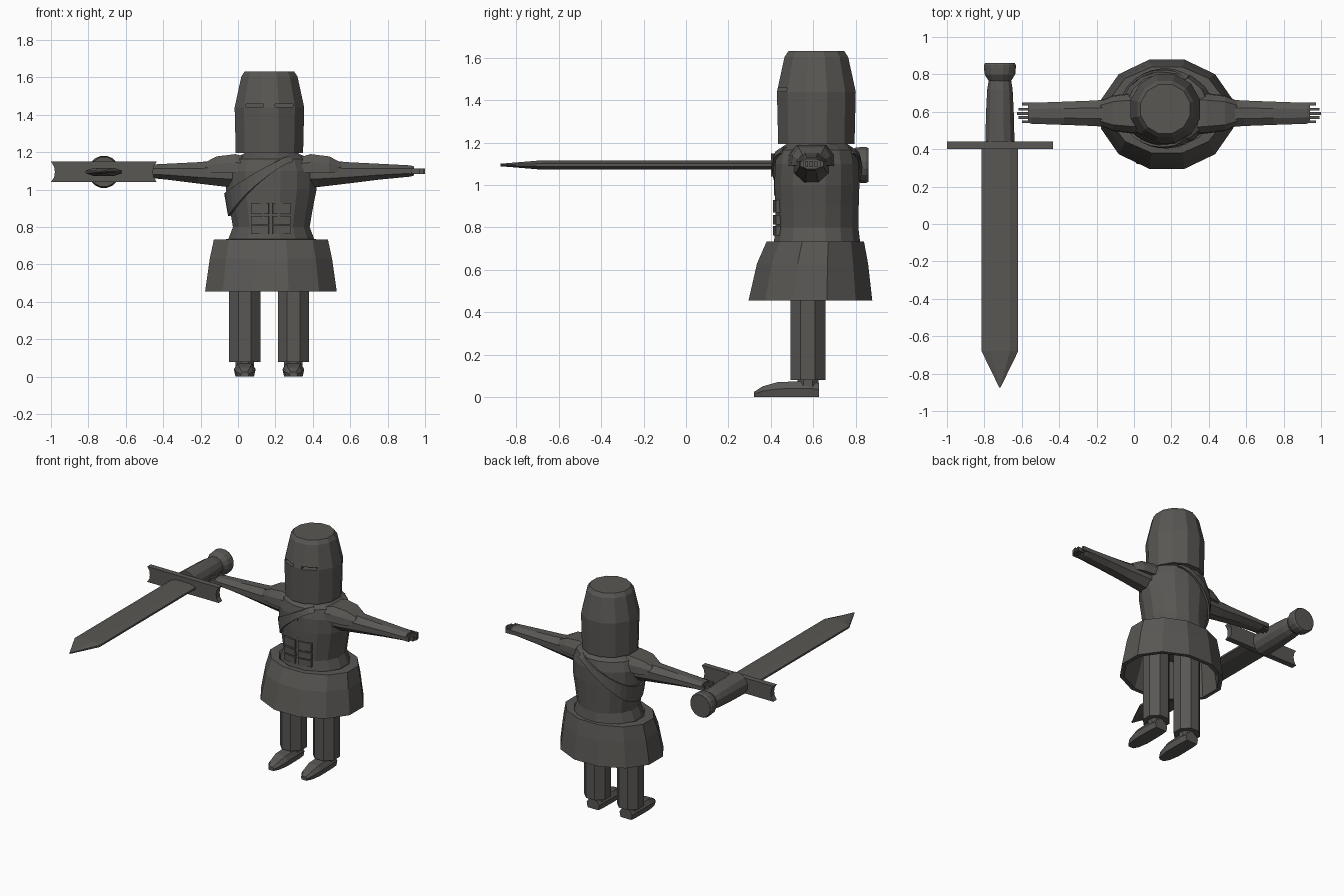
import bpy, bmesh, math
from mathutils import Vector, Matrix

if "Cube" in bpy.data.objects:
    bpy.data.objects.remove(bpy.data.objects["Cube"])

steel = bpy.data.materials.new("dark_steel")
steel.diffuse_color = (0.10, 0.095, 0.088, 1)
steel.use_nodes = True
steel.node_tree.nodes["Principled BSDF"].inputs["Base Color"].default_value = steel.diffuse_color


def finish(name, bm):
    bmesh.ops.recalc_face_normals(bm, faces=bm.faces)
    me = bpy.data.meshes.new(name)
    bm.to_mesh(me)
    bm.free()
    me.materials.append(steel)
    ob = bpy.data.objects.new(name, me)
    bpy.context.collection.objects.link(ob)
    return ob


def loft(name, rings, caps=True, loop=False):
    """Skin consecutive rings of points with quads."""
    bm = bmesh.new()
    vs = [[bm.verts.new(p) for p in r] for r in rings]
    n = len(rings[0])
    pairs = list(zip(vs, vs[1:])) + ([(vs[-1], vs[0])] if loop else [])
    for a, b in pairs:
        for i in range(n):
            j = (i + 1) % n
            bm.faces.new((a[i], a[j], b[j], b[i]))
    if caps and not loop:
        bm.faces.new(vs[0])
        bm.faces.new(vs[-1])
    return finish(name, bm)


def ring(c, ru, rv, n, axis="z", flat=True):
    """Ellipse of n sides, sized across its flats."""
    k = 1 / math.cos(math.pi / n) if flat else 1
    pts = []
    for i in range(n):
        a = 2 * math.pi * (i + (0.5 if flat else 0)) / n
        u, v = ru * k * math.cos(a), rv * k * math.sin(a)
        d = {"z": (u, v, 0), "x": (0, u, v), "y": (u, 0, v)}[axis]
        pts.append(Vector(c) + Vector(d))
    return pts


def box(name, c, size, rz=0.0):
    bm = bmesh.new()
    bmesh.ops.create_cube(bm, size=1)
    bm.transform(Matrix.Translation(c) @ Matrix.Rotation(rz, 4, "Z") @ Matrix.Diagonal((*size, 1)))
    return finish(name, bm)


def prism(name, pts, d):
    """Extrude a closed outline along d."""
    return loft(name, [[Vector(p) for p in pts], [Vector(p) + Vector(d) for p in pts]])


def cut(ob, cutter):
    m = ob.modifiers.new("cut", "BOOLEAN")
    m.operation, m.object, m.solver = "DIFFERENCE", cutter, "EXACT"
    bpy.context.view_layer.objects.active = ob
    bpy.ops.object.modifier_apply(modifier=m.name)
    bpy.data.objects.remove(cutter)


CX, CY = 0.178, 0.615

# Helmet with two eye slits
HX = 0.168
helmet = loft("helmet", [ring((HX, CY, z), r, r, 12) for z, r in
                         [(1.195, .18), (1.44, .186), (1.605, .15), (1.632, .132)]])
for s in (-1, 1):
    cut(helmet, box("slit_cutter", (HX + s * .078, .45, 1.45), (.095, .1, .018)))

# Torso: pinched waist, broad chest, sloping shoulders
BODY = [(.70, .235, .203), (.735, .23, .203), (.80, .205, .195), (.90, .222, .197),
        (1.0, .242, .20), (1.10, .243, .198), (1.165, .215, .185), (1.19, .15, .15), (1.215, .12, .12)]
loft("torso", [ring((CX, CY + .003, z), rx, ry, 16) for z, rx, ry in BODY])


def body_point(a, z, off):
    for (z0, x0, y0), (z1, x1, y1) in zip(BODY, BODY[1:]):
        if z <= z1:
            break
    t = (z - z0) / (z1 - z0)
    rx, ry = x0 + t * (x1 - x0) + off, y0 + t * (y1 - y0) + off
    return Vector((CX + rx * math.cos(a), CY + .003 + ry * math.sin(a), z))


# Sash running from one shoulder around the opposite flank
sash = []
for i in range(25):
    a = math.radians(60 + 240 * i / 24)
    drop = max(0, math.sin(math.pi * i / 24)) ** 1.6
    zt, zb = 1.18 - .20 * drop, 1.15 - .29 * drop
    sash.append([body_point(a, zt, .002), body_point(a, zt, .014),
                 body_point(a, zb, .016), body_point(a, zb, .002)])
loft("sash", sash)

# Stomach plates and breast ridge
for s in (-1, 1):
    for k, (z, h) in enumerate([(.785, .045), (.837, .045), (.90, .06)]):
        box(f"stomach_plate_{k}", (.175 + s * .057, .432, z), (.096, .03, h), s * .15)
box("breast_ridge", (.175, .422, 1.03), (.008, .012, .16))

# Flared skirt, hollow underneath
loft("skirt", [ring((.176, y, z), rx, ry, 12) for z, y, rx, ry in [
    (.70, .615, .215, .18), (.735, .612, .24, .20), (.733, .61, .305, .23), (.63, .597, .327, .262),
    (.455, .587, .352, .292), (.455, .587, .325, .265), (.70, .61, .28, .205)]], loop=True)
loft("skirt_lining", [ring((.176, .61, z), .285, .21, 12) for z in (.69, .705)])

for s in (-1, 1):
    # Leg and ankle
    lx = .166 + s * .13
    loft("leg", [ring((lx, .575, z), .083, .083, 8) for z in (.08, .72)])
    loft("ankle", [ring((lx, .575, z), .05, .05, 8) for z in (.05, .1)])

    # Pointed boot: rows of (y, half width, top height)
    boot = []
    for y, w, h in [(.322, .022, .025), (.36, .045, .05), (.43, .058, .07), (.50, .058, .073),
                    (.58, .056, .075), (.628, .05, .065)]:
        boot.append([Vector((lx + u * w, y, z)) for u, z in
                     [(-.85, 0), (.85, 0), (1, h * .55), (.65, h), (-.65, h), (-1, h * .55)]])
    loft("boot", boot)

    # Tapering arm
    ax = .187
    loft("arm", [ring((ax + s * d, .592, z), ry, rz, 8, "x") for d, z, ry, rz in [
        (.15, 1.09, .085, .08), (.24, 1.088, .08, .074), (.40, 1.09, .068, .057),
        (.56, 1.096, .062, .043), (.735, 1.10, .056, .030), (.755, 1.10, .05, .024)]])

    # Fingers
    for k, (y, tip) in enumerate([(.547, .785), (.569, .805), (.591, .812), (.613, .805), (.642, .785)]):
        box(f"finger_{k}", (ax + s * (tip + .72) / 2, y, 1.099), (tip - .72, .015, .028))

    # Shoulder guard: arched shell over the upper arm
    guard = []
    for d, w, zt, zb in [(.13, .115, 1.17, 1.10), (.20, .108, 1.19, 1.09),
                         (.30, .095, 1.178, 1.09), (.365, .066, 1.145, 1.095)]:
        guard.append([Vector((ax + s * d, .592 + u * w, zb + v * (zt - zb))) for u, v in
                      [(-1, 0), (-.95, .55), (-.65, 1), (.65, 1), (.95, .55), (1, 0)]])
    loft("shoulder_guard", guard)

# Sword, lying level and pointing forward
SX, SZ = -.717, 1.095
blade = []
for y, w in [(.42, .098), (-.68, .098), (-.875, .003)]:
    t = .022 if w > .05 else .006
    blade.append([Vector((SX + u * w, y, SZ + v * t)) for u, v in
                  [(-1, .3), (-.55, 1), (.55, 1), (1, .3), (1, -.3), (.55, -1), (-.55, -1), (-1, -.3)]])
loft("sword_blade", blade)

# Crossguard with notched ends
half = [(.283, .055), (.266, .028), (.262, 0), (.266, -.028), (.283, -.055)]
outline = half + [(-x, z) for x, z in reversed(half)]
prism("sword_crossguard", [(SX + x, .402, SZ + z) for x, z in outline], (0, .04, 0))

# Grip and pommel
loft("sword_grip", [ring((SX, y, SZ), r, r, 12, "y") for y, r in
                    [(.44, .078), (.60, .074), (.72, .068), (.78, .058)]])
loft("sword_pommel", [ring((SX, y, SZ), r, r, 16, "y") for y, r in
                      [(.765, .06), (.80, .082), (.835, .085), (.85, .085), (.862, .078)]])
